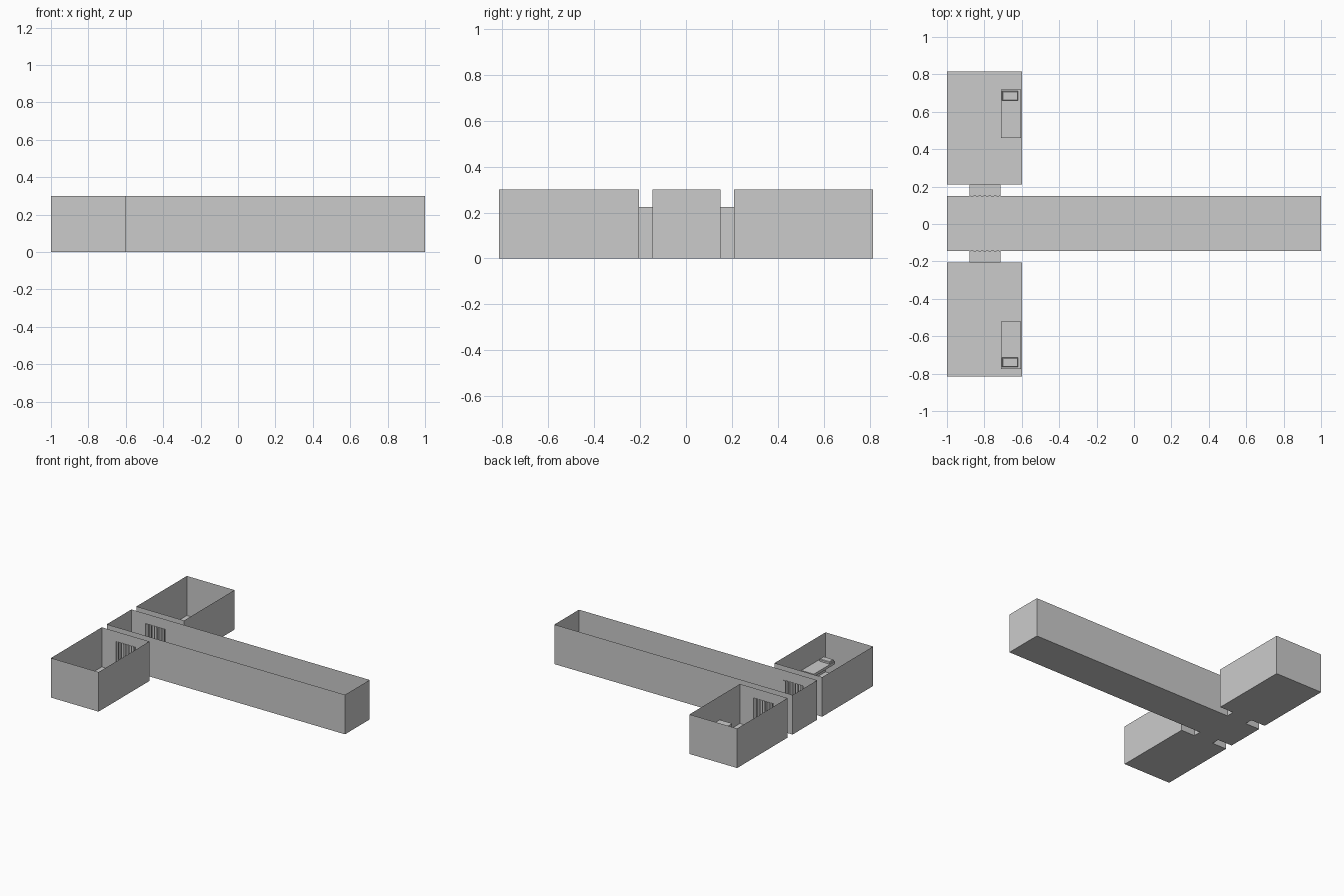
import bpy, bmesh

if "Cube" in bpy.data.objects:
    bpy.data.objects.remove(bpy.data.objects["Cube"])

DOOR_X0, DOOR_X1, DOOR_H, WALL_H = -0.88, -0.715, 0.225, 0.30

grey = bpy.data.materials.new("concrete_grey")
grey.diffuse_color = (0.6, 0.6, 0.6, 1)
grey.use_nodes = True
grey.node_tree.nodes["Principled BSDF"].inputs["Base Color"].default_value = grey.diffuse_color


def finish(name, bm):
    bmesh.ops.remove_doubles(bm, verts=bm.verts, dist=1e-5)
    me = bpy.data.meshes.new(name)
    bm.to_mesh(me)
    bm.free()
    me.materials.append(grey)
    ob = bpy.data.objects.new(name, me)
    bpy.context.collection.objects.link(ob)
    return ob


def quad(bm, *pts):
    bm.faces.new([bm.verts.new(p) for p in pts])


def panel_y(bm, y, x0, x1, z0, z1, sign):
    """Upright panel facing -y (sign -1) or +y (sign 1)."""
    pts = [(x0, y, z0), (x1, y, z0), (x1, y, z1), (x0, y, z1)]
    quad(bm, *(pts if sign < 0 else pts[::-1]))


def panel_x(bm, x, y0, y1, z1, sign):
    pts = [(x, y0, 0), (x, y1, 0), (x, y1, z1), (x, y0, z1)]
    quad(bm, *(pts if sign > 0 else pts[::-1]))


def flat(bm, x0, x1, y0, y1, z, up):
    pts = [(x0, y0, z), (x1, y0, z), (x1, y1, z), (x0, y1, z)]
    quad(bm, *(pts if up else pts[::-1]))


def box(bm, x0, x1, y0, y1, z0, z1):
    flat(bm, x0, x1, y0, y1, z0, False)
    flat(bm, x0, x1, y0, y1, z1, True)
    panel_y(bm, y0, x0, x1, z0, z1, -1)
    panel_y(bm, y1, x0, x1, z0, z1, 1)
    for x, s in ((x0, -1), (x1, 1)):
        pts = [(x, y0, z0), (x, y1, z0), (x, y1, z1), (x, y0, z1)]
        quad(bm, *(pts if s > 0 else pts[::-1]))


def room(name, x0, x1, y0, y1, doors):
    """Open-topped thin-walled room; doors lists the y walls with an opening."""
    bm = bmesh.new()
    flat(bm, x0, x1, y0, y1, 0, False)
    panel_x(bm, x0, y0, y1, WALL_H, -1)
    panel_x(bm, x1, y0, y1, WALL_H, 1)
    for y, s in ((y0, -1), (y1, 1)):
        if y in doors:
            panel_y(bm, y, x0, DOOR_X0, 0, WALL_H, s)
            panel_y(bm, y, DOOR_X1, x1, 0, WALL_H, s)
            panel_y(bm, y, DOOR_X0, DOOR_X1, DOOR_H, WALL_H, s)
        else:
            panel_y(bm, y, x0, x1, 0, WALL_H, s)
    finish(name, bm)


def passage(name, y0, y1):
    """Short covered link between corridor and cell."""
    bm = bmesh.new()
    flat(bm, DOOR_X0, DOOR_X1, y0, y1, 0, False)
    flat(bm, DOOR_X0, DOOR_X1, y0, y1, DOOR_H, True)
    panel_x(bm, DOOR_X0, y0, y1, DOOR_H, -1)
    panel_x(bm, DOOR_X1, y0, y1, DOOR_H, 1)
    finish(name, bm)


def bars(name, y, count=6, w=0.014):
    bm = bmesh.new()
    step = (DOOR_X1 - DOOR_X0) / count
    for i in range(count):
        cx = DOOR_X0 + (i + 0.5) * step
        box(bm, cx - w / 2, cx + w / 2, y - 0.004, y + 0.004, 0, DOOR_H)
    finish(name, bm)


def bed(side, y0, y1, p0, p1):
    # wall-mounted shelf
    bm = bmesh.new()
    box(bm, -0.71, -0.605, y0, y1, 0.105, 0.125)
    finish(side + "_bed", bm)
    # pillow with a chamfered top
    bm = bmesh.new()
    box(bm, -0.705, -0.62, p0, p1, 0.125, 0.138)
    bmesh.ops.remove_doubles(bm, verts=bm.verts, dist=1e-5)
    top = [f for f in bm.faces if f.calc_center_median().z > 0.137]
    bmesh.ops.inset_region(bm, faces=top, thickness=0.005, depth=0.004)
    finish(side + "_pillow", bm)


# corridor and the two cells
room("corridor", -1, 1, -0.145, 0.15, (-0.145, 0.15))
room("back_cell", -1, -0.6, 0.21, 0.815, (0.21,))
room("front_cell", -1, -0.6, -0.815, -0.205, (-0.205,))

# links and barred doors
passage("back_passage", 0.15, 0.21)
passage("front_passage", -0.205, -0.145)
for label, y in (("back_cell", 0.21), ("back_corridor", 0.15),
                 ("front_corridor", -0.145), ("front_cell", -0.205)):
    bars(label + "_bars", y)

# beds
bed("back", 0.46, 0.72, 0.66, 0.71)
bed("front", -0.775, -0.52, -0.765, -0.715)
